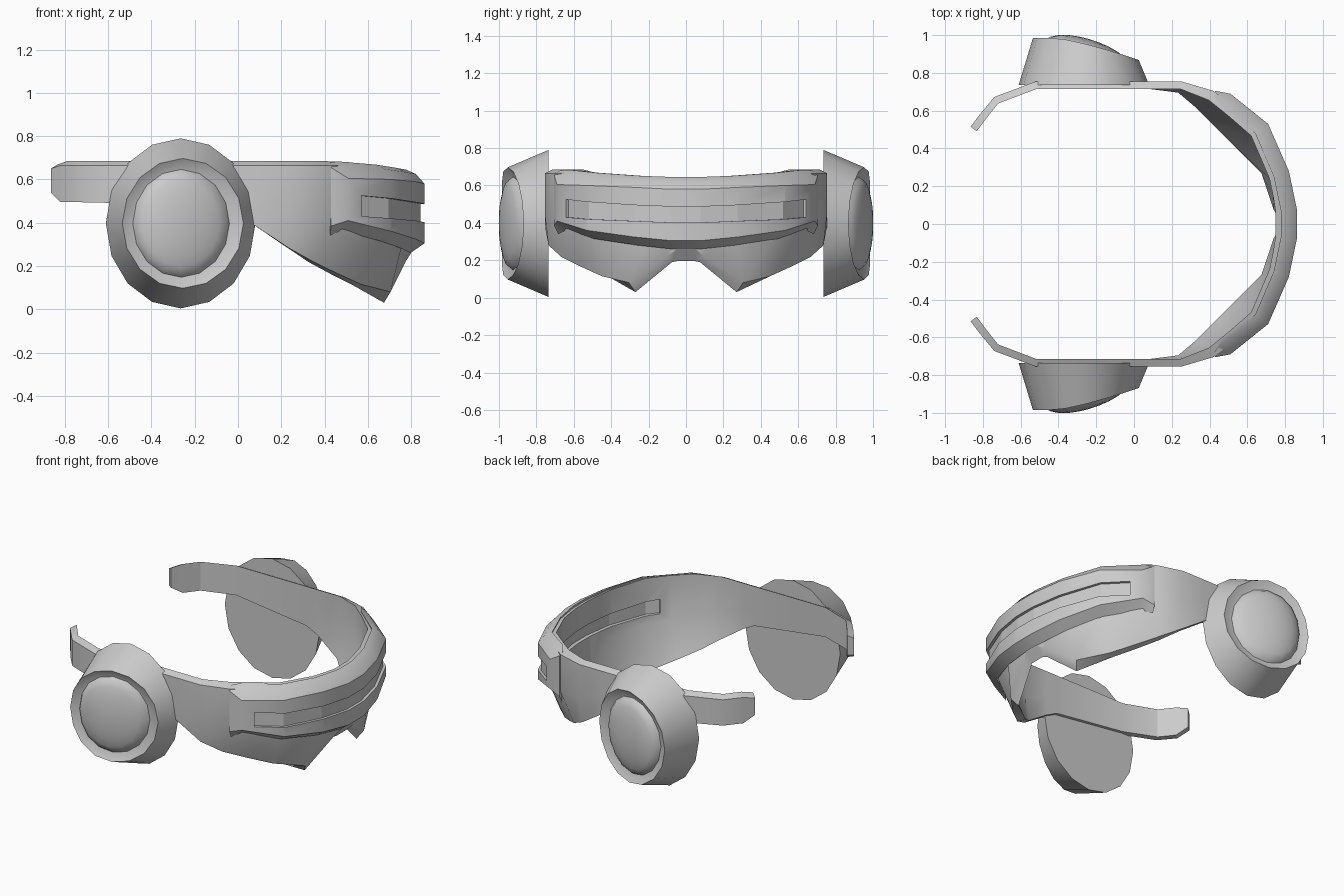
import bpy, bmesh, math
from mathutils import Vector

if "Cube" in bpy.data.objects:
    bpy.data.objects.remove(bpy.data.objects["Cube"])


def make(name, rings, smooth=30):
    """Skin a list of closed rings and cap both ends."""
    bm = bmesh.new()
    vs = [[bm.verts.new(p) for p in r] for r in rings]
    n = len(rings[0])
    for a, b in zip(vs, vs[1:]):
        for i in range(n):
            j = (i + 1) % n
            bm.faces.new((a[i], a[j], b[j], b[i]))
    bm.faces.new(vs[0])
    bm.faces.new(vs[-1])
    bmesh.ops.recalc_face_normals(bm, faces=bm.faces)
    me = bpy.data.meshes.new(name)
    bm.to_mesh(me)
    bm.free()
    ob = bpy.data.objects.new(name, me)
    bpy.context.collection.objects.link(ob)
    bpy.ops.object.select_all(action='DESELECT')
    bpy.context.view_layer.objects.active = ob
    ob.select_set(True)
    if smooth:
        bpy.ops.object.shade_smooth_by_angle(angle=math.radians(smooth))
    return ob


def normals(path):
    """Outward plan normals of a half path that is mirrored over y = 0."""
    pts = [Vector(p) for p in path]
    pts.append(Vector((pts[-1].x, -pts[-1].y)))
    out = []
    for i in range(len(path)):
        t = (pts[i + 1] - pts[max(i - 1, 0)]).normalized()
        out.append(Vector((-t.y, t.x)))
    return out


def both(half):
    return half + [[(x, -y, z) for x, y, z in r] for r in reversed(half)]


def cut(target, cutter):
    m = target.modifiers.new("slot", 'BOOLEAN')
    m.operation, m.solver, m.object = 'DIFFERENCE', 'EXACT', cutter
    bpy.ops.object.select_all(action='DESELECT')
    bpy.context.view_layer.objects.active = target
    target.select_set(True)
    bpy.ops.object.modifier_apply(modifier=m.name)
    bpy.data.objects.remove(cutter)


# Visor shell and straps: top x, y, z | outer bottom x, y, z
shell = [
    (-.865, .515, .67, -.865, .515, .54), (-.82, .575, .685, -.82, .575, .495),
    (-.74, .672, .685, -.74, .672, .495), (-.52, .755, .685, -.52, .755, .49),
    (0, .755, .685, 0, .755, .425), (.08, .755, .685, .08, .755, .385),
    (.25, .755, .685, .24, .735, .28), (.42, .705, .685, .353, .665, .217),
    (.54, .61, .68, .46, .56, .165), (.666, .497, .668, .57, .45, .115),
    (.768, .262, .652, .705, .305, .08), (.79, .16, .646, .775, .1, .22),
    (.805, .07, .642, .80, .05, .26)]
# Inner rim of the nose cutout, relative to its outer rim
nose = [(-.03, -.035, -.05), (-.035, -.025, -.03), (-.045, 0, -.065)]
half = []
for i, (s, n) in enumerate(zip(shell, normals([s[:2] for s in shell]))):
    x, y, zt, bx, by, zb = s
    th = .04 if i < 7 else .055
    k = i - (len(shell) - 3)
    d = nose[k] if k >= 0 else (-n.x * th, -n.y * th, 0)
    zm = max(.34, (zt + zb) / 2 - .03)
    ix, iy = x - n.x * th, y - n.y * th
    half.append([(x, y, zt - .02), (x, y, zm), (bx, by, zb),
                 (bx + d[0], by + d[1], zb + d[2]), (ix, iy, zm), (ix, iy, zt)])
visor = make("visor_shell", both(half))

# Raised brow panel: outer x, y | face top, face bottom, crest height
brow = [(.43, .705, .655, .385, .68), (.51, .69, .605, .41, .683),
        (.71, .53, .60, .36, .668), (.82, .28, .59, .325, .652),
        (.862, .08, .58, .305, .645)]
half = []
for i, ((x, y, z1, z2, zc), n) in enumerate(zip(brow, normals([b[:2] for b in brow]))):
    s = .35 if i == 0 else 1

    def q(o, z):
        return (x - n.x * o * s, y - n.y * o * s, z)
    half.append([q(.085, zc), q(.04, zc - .02), q(0, z1), q(0, z2), q(.065, z2 - .045)])
panel = make("brow_panel", both(half))


# Long slots, outside on the brow and inside on the shell
def slot(name, start, outer, inner):
    path = [start, (.71, .53), (.82, .28), (.862, .08)]
    zs = [(.525, .43), (.512, .42), (.495, .41), (.487, .402)]
    half = []
    for (x, y), n, (a, b) in zip(path, normals(path), zs):
        half.append([(x + n.x * o, y + n.y * o, z)
                     for o, z in ((outer, a), (outer, b), (inner, b), (inner, a))])
    ob = make(name, both(half), 0)
    ob.hide_render = True
    return ob


cut(panel, slot("outer_slot_cutter", (.57, .642), .05, -.018))
cut(visor, slot("inner_slot_cutter", (.62, .602), -.2, -.088))


# Ear cups: tapered body, slanted rim, recessed lip and domed cap
def slant(x):
    return .985 - .115 * (max(x + .42, 0) / .44) ** 1.3


def ring(cx, rx, rz, yf, side):
    out = []
    for i in range(16):
        a = math.tau * i / 16
        x = cx + rx * math.cos(a)
        out.append((x, side * yf(x), .397 + rz * math.sin(a)))
    return out


for side, label in ((1, "left"), (-1, "right")):
    body = [ring(-.265, .346, .393, lambda x: .735, side),
            ring(-.255, .28, .30, slant, side),
            ring(-.263, .224, .25, lambda x: slant(x) - .03, side)]
    make("ear_cup_" + label, body)
    dome = []
    for k in (1, .93, .8, .6, .35, .1):
        h = .062 * math.sqrt(1 - k * k) - .031
        dome.append(ring(-.263, .224 * k, .25 * k, lambda x: slant(x) + h, side))
    make("ear_cap_" + label, dome, 50)
